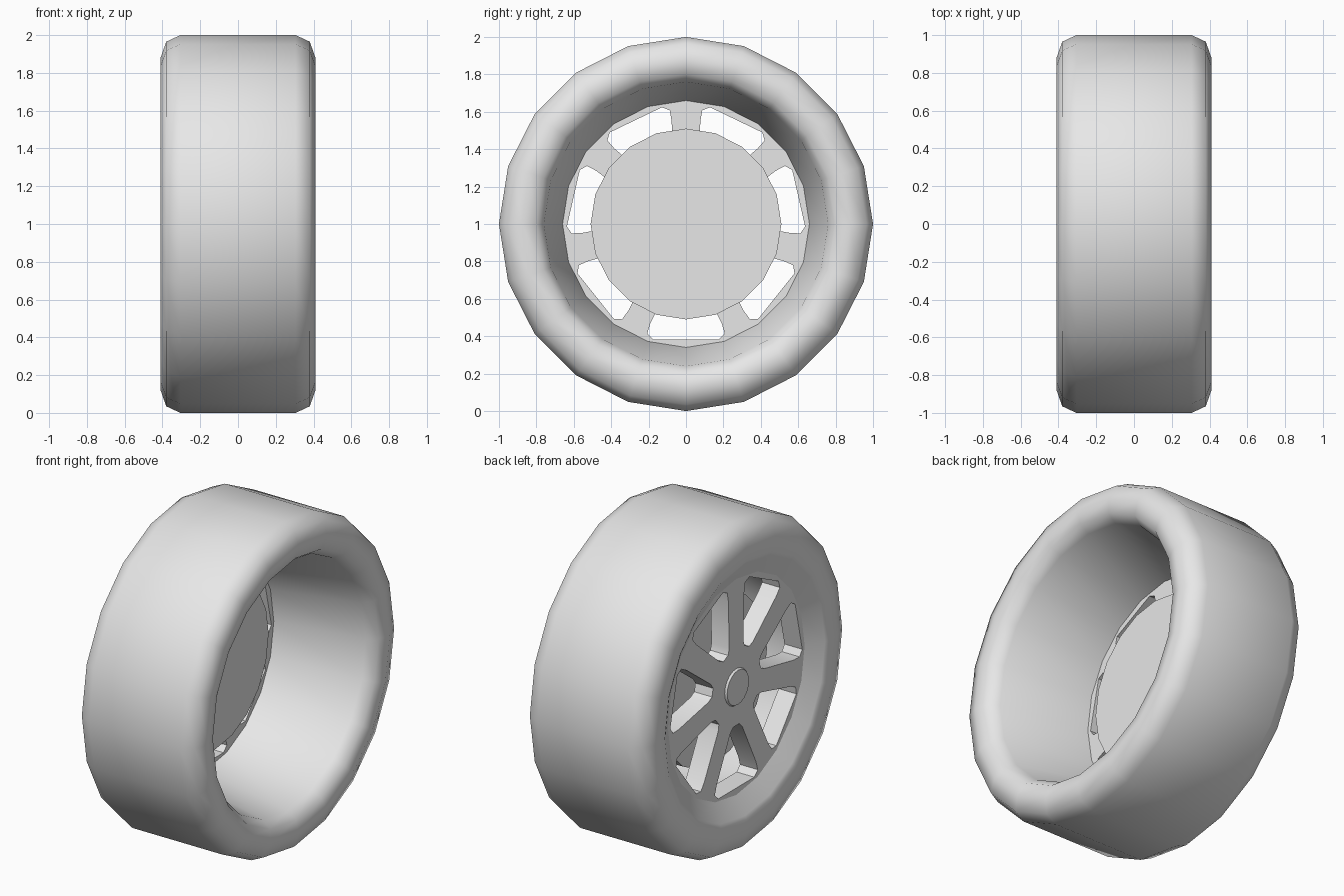
import bpy, bmesh, math
from mathutils import Matrix

SIDES = 20
AXLE = Matrix.Translation((0, 0, 1)) @ Matrix.Rotation(math.pi / 2, 4, 'Z') @ Matrix.Rotation(math.pi / 2, 4, 'X')

cube = bpy.data.objects.get("Cube")
if cube:
    bpy.data.objects.remove(cube)

grey = bpy.data.materials.new("light_grey")
grey.use_nodes = True
grey.diffuse_color = (0.8, 0.8, 0.8, 1)
grey.node_tree.nodes["Principled BSDF"].inputs["Base Color"].default_value = (0.8, 0.8, 0.8, 1)


def finish(obj, angle):
    bpy.ops.object.select_all(action='DESELECT')
    obj.select_set(True)
    bpy.context.view_layer.objects.active = obj
    if obj.type == 'CURVE':
        bpy.ops.object.convert(target='MESH')
        obj = bpy.context.object
    obj.data.materials.clear()
    obj.data.materials.append(grey)
    bpy.ops.object.shade_smooth_by_angle(angle=math.radians(angle))


def lathe(name, profile, angle):
    """Sweep (x, radius) points around the axle; radius 0 caps the end."""
    bm = bmesh.new()
    rings = []
    for x, r in profile:
        count = SIDES if r else 1
        rings.append([bm.verts.new((r * math.cos(2 * math.pi * i / SIDES),
                                    r * math.sin(2 * math.pi * i / SIDES), x))
                      for i in range(count)])
    for a, b in zip(rings, rings[1:]):
        if len(a) == 1:
            bm.faces.new(b)
            bm.verts.remove(a[0])
        elif len(b) == 1:
            bm.faces.new(a)
            bm.verts.remove(b[0])
        else:
            for i in range(SIDES):
                j = (i + 1) % SIDES
                bm.faces.new((a[i], a[j], b[j], b[i]))
    bmesh.ops.recalc_face_normals(bm, faces=bm.faces)
    mesh = bpy.data.meshes.new(name)
    bm.to_mesh(mesh)
    bm.free()
    obj = bpy.data.objects.new(name, mesh)
    bpy.context.collection.objects.link(obj)
    obj.matrix_world = AXLE
    finish(obj, angle)


# Tyre and barrel: outer lip, sidewall, tread, rounded inner lip, tapering barrel
lathe("tyre_and_barrel", [
    (-0.34, 0.66), (-0.40, 0.77), (-0.41, 0.79), (-0.41, 0.88), (-0.38, 0.965), (-0.305, 1.0),
    (0.305, 1.0), (0.38, 0.965), (0.41, 0.88), (0.39, 0.80), (0.33, 0.76), (-0.22, 0.66)], 60)

# Brake disc behind the spokes, with the hub that carries it
lathe("brake_disc", [(-0.19, 0), (-0.19, 0.51), (-0.15, 0.51), (-0.15, 0)], 30)
lathe("hub", [(-0.23, 0), (-0.23, 0.18), (-0.18, 0.18), (-0.18, 0)], 30)
lathe("centre_cap", [(-0.352, 0), (-0.352, 0.105), (-0.335, 0.115), (-0.335, 0)], 30)

# Spoke plate: a disc with seven tapering windows
plate = bpy.data.curves.new("spoke_plate", 'CURVE')
plate.dimensions = '2D'
plate.fill_mode = 'BOTH'
plate.extrude = 0.06


def outline(points):
    spline = plate.splines.new('POLY')
    spline.points.add(len(points) - 1)
    for p, (x, y) in zip(spline.points, points):
        p.co = (x, y, 0, 1)
    spline.use_cyclic_u = True


outline([(0.662 * math.cos(2 * math.pi * i / SIDES), 0.662 * math.sin(2 * math.pi * i / SIDES))
         for i in range(SIDES)])
half = [(0.235, 0.025), (0.265, 0.052), (0.53, 0.17), (0.585, 0.185), (0.618, 0.155)]
window = half + [(r, -t) for r, t in reversed(half)]
for k in range(7):
    a = -math.pi / 2 + k * 2 * math.pi / 7
    wide = 1.12 if k == 0 else 1.0
    outline([(r * math.cos(a) - t * wide * math.sin(a), r * math.sin(a) + t * wide * math.cos(a))
             for r, t in window])
obj = bpy.data.objects.new("spoke_plate", plate)
bpy.context.collection.objects.link(obj)
obj.matrix_world = AXLE @ Matrix.Translation((0, 0, -0.28))
finish(obj, 30)
